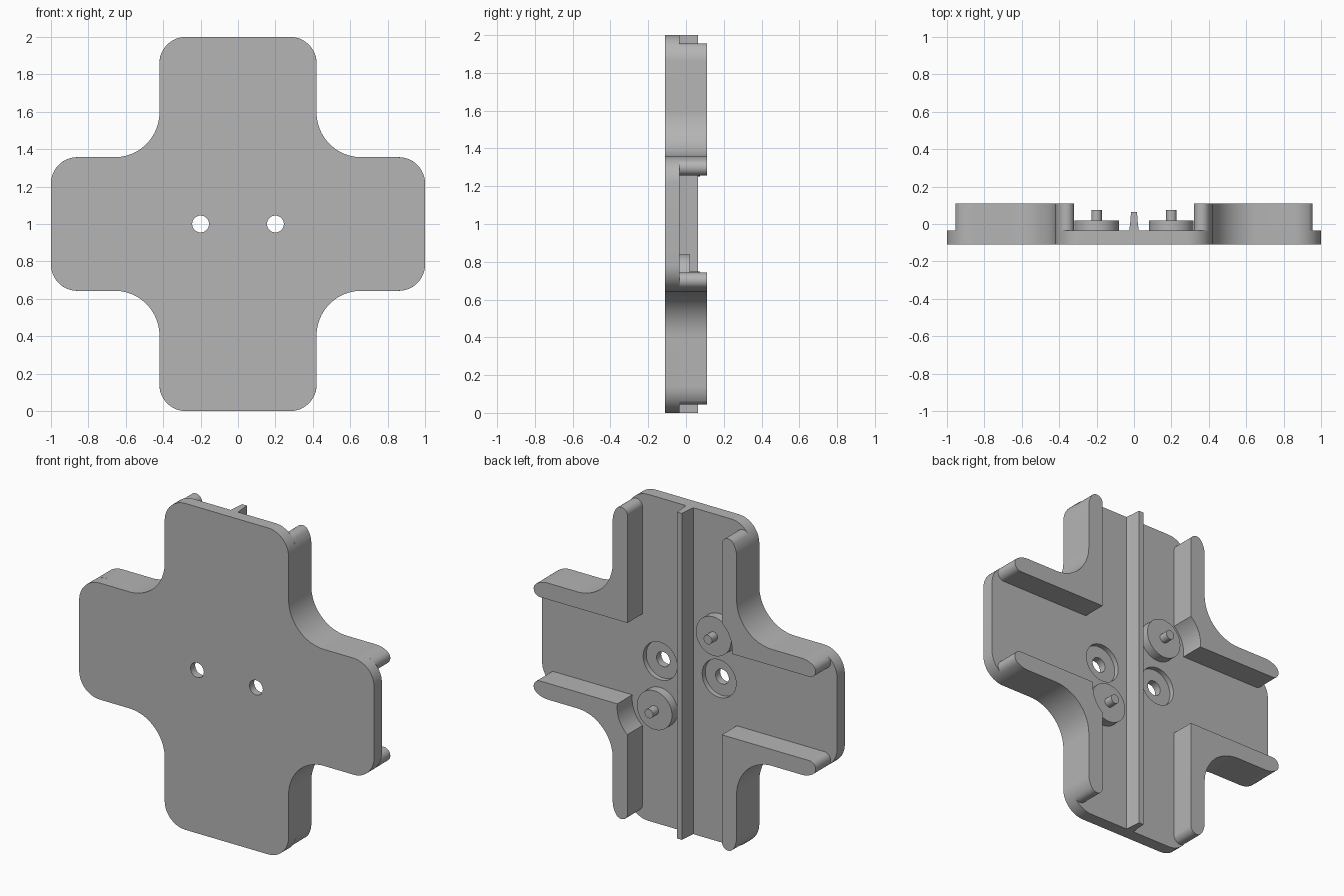
import bpy, bmesh, math
from mathutils import Vector

if "Cube" in bpy.data.objects:
    bpy.data.objects.remove(bpy.data.objects["Cube"])

grey = bpy.data.materials.new("plain grey")
grey.use_nodes = True
colour = (0.46, 0.46, 0.46, 1)
grey.diffuse_color = colour
grey.node_tree.nodes["Principled BSDF"].inputs["Base Color"].default_value = colour

# Main sizes: y levels and the cross outline
FRONT, FLOOR, RIM = -0.11, -0.035, 0.11
ARM_X, ARM_Z, CORNER, INNER = 0.42, 0.357, 0.14, 0.24
WALL = 0.1


def arc(cx, cz, r, start, end, n=12):
    angles = [math.radians(start + (end - start) * i / n) for i in range(n + 1)]
    return [(cx + r * math.cos(a), cz + r * math.sin(a)) for a in angles]


def slab(name, outline, y0, y1):
    """Extrude an x/z outline (centred on z = 1) from y0 to y1."""
    bm = bmesh.new()
    base = bm.faces.new([bm.verts.new((x, y0, z + 1)) for x, z in outline])
    ext = bmesh.ops.extrude_face_region(bm, geom=[base])
    moved = [v for v in ext["geom"] if isinstance(v, bmesh.types.BMVert)]
    bmesh.ops.translate(bm, verts=moved, vec=Vector((0, y1 - y0, 0)))
    bmesh.ops.recalc_face_normals(bm, faces=bm.faces)
    mesh = bpy.data.meshes.new(name)
    bm.to_mesh(mesh)
    bm.free()
    mesh.materials.append(grey)
    obj = bpy.data.objects.new(name, mesh)
    bpy.context.collection.objects.link(obj)
    return obj


def disc(name, x, z, r, y0, y1):
    return slab(name, arc(x, z, r, 0, 360, 48)[:-1], y0, y1)


def cut(target, cutter):
    mod = target.modifiers.new("cut", "BOOLEAN")
    mod.operation, mod.solver, mod.object = "DIFFERENCE", "EXACT", cutter
    bpy.context.view_layer.objects.active = target
    bpy.ops.object.modifier_apply(modifier=mod.name)
    bpy.data.objects.remove(cutter)


# Cross-shaped plate with rounded corners
side_c = (1 - CORNER, ARM_Z - CORNER)
top_c = (ARM_X - CORNER, 1 - CORNER)
fillet = arc(ARM_X + INNER, ARM_Z + INNER, INNER, -90, -180, 20)
quarter = arc(*side_c, CORNER, 0, 90) + fillet + arc(*top_c, CORNER, 0, 90)
outline = []
for sx, sz in ((1, 1), (-1, 1), (-1, -1), (1, -1)):
    part = [(sx * x, sz * z) for x, z in quarter]
    outline += part if sx * sz > 0 else part[::-1]
plate = slab("plate", outline, FRONT, FLOOR)
parts = [plate]

# Two through holes, counterbored from the back
for x in (-0.2, 0.2):
    cut(plate, disc("recess_cutter", x, 0, 0.115, FLOOR - 0.03, FLOOR + 0.05))
    cut(plate, disc("hole_cutter", x, 0, 0.045, FRONT - 0.05, FLOOR + 0.05))

# Corner walls with rounded tips; two are cleared around the pin discs
tip, along, across = 0.042, 0.0537, 0.082
turn = math.degrees(math.atan2(across, along))
wall = (arc(side_c[0] + along, side_c[1] + across, tip, -90, turn)
        + arc(*side_c, CORNER, turn, 90) + fillet
        + arc(*top_c, CORNER, 0, 90 - turn)
        + arc(top_c[0] + across, top_c[1] + along, tip, 90 - turn, 180))
PIN_X, PIN_Z, CLEAR = 0.2, 0.28, 0.19
corner = (ARM_X - WALL, ARM_Z - WALL)
a0 = math.degrees(math.acos((corner[0] - PIN_X) / CLEAR))
a1 = math.degrees(math.asin((corner[1] - PIN_Z) / CLEAR))
clearance = arc(PIN_X, PIN_Z, CLEAR, a0, a1)
for sx, side in ((1, "left"), (-1, "right")):
    for sz, level in ((1, "upper"), (-1, "lower")):
        shape = wall + ([corner] if sx * sz > 0 else clearance)
        parts.append(slab(f"{level}_{side}_wall",
                          [(sx * x, sz * z) for x, z in shape], FLOOR - 0.002, RIM))

# Raised discs with pins, diagonally opposite
for s, side in ((1, "left"), (-1, "right")):
    x, z = s * PIN_X, -s * PIN_Z
    parts.append(disc(f"{side}_disc", x, z, 0.119, FLOOR - 0.002, 0.02))
    parts.append(disc(f"{side}_pin", x, z, 0.028, 0.018, 0.075))

# Tapered centre rib running the full height
half = [(0.026, FLOOR - 0.002), (0.021, 0.0), (0.016, 0.063)]
profile = half + [(-x, y) for x, y in reversed(half)]
bm = bmesh.new()
rings = [[bm.verts.new((x, y, z)) for x, y in profile] for z in (0, 2)]
bm.faces.new(rings[0])
bm.faces.new(rings[1])
for i in range(len(profile)):
    j = (i + 1) % len(profile)
    bm.faces.new((rings[0][i], rings[0][j], rings[1][j], rings[1][i]))
bmesh.ops.recalc_face_normals(bm, faces=bm.faces)
mesh = bpy.data.meshes.new("centre_rib")
bm.to_mesh(mesh)
bm.free()
mesh.materials.append(grey)
rib = bpy.data.objects.new("centre_rib", mesh)
bpy.context.collection.objects.link(rib)

# Smooth the curved sides, keep edges sharp
bpy.ops.object.select_all(action="DESELECT")
for obj in parts:
    obj.select_set(True)
bpy.context.view_layer.objects.active = plate
bpy.ops.object.shade_smooth_by_angle(angle=math.radians(20))
